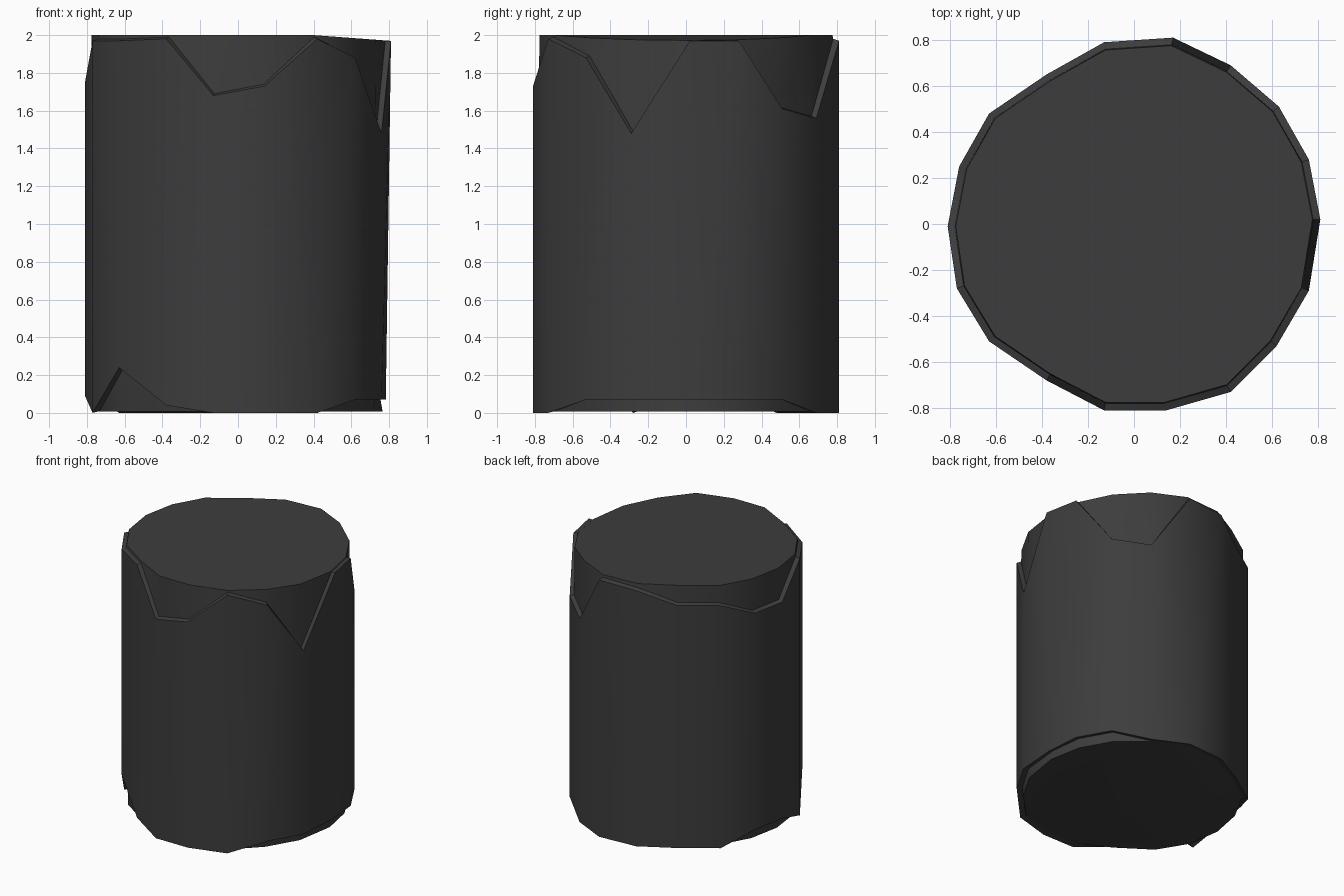
import bpy
import bmesh
import math

cube = bpy.data.objects.get("Cube")
if cube:
    bpy.data.objects.remove(cube, do_unlink=True)

# Dark charcoal colour
mat = bpy.data.materials.new("charcoal")
colour = (0.046, 0.046, 0.046, 1)
mat.use_nodes = True
mat.diffuse_color = colour
mat.node_tree.nodes["Principled BSDF"].inputs["Base Color"].default_value = colour

# Irregular outline, with the upper and lower edge of the chipped shell
outline = [
    (0.81, 0.02), (0.76, 0.28), (0.63, 0.51), (0.42, 0.69), (0.17, 0.81), (-0.13, 0.79),
    (-0.38, 0.65), (-0.63, 0.48), (-0.76, 0.25), (-0.81, -0.01), (-0.77, -0.28), (-0.63, -0.51),
    (-0.38, -0.68), (-0.13, -0.81), (0.14, -0.81), (0.42, -0.73), (0.62, -0.53), (0.76, -0.29)]
upper = [1.97, 1.97, 1.61, 1.56, 1.97, 1.96, 1.86, 1.86, 1.75,
         1.75, 1.97, 1.97, 1.98, 1.68, 1.73, 1.98, 1.88, 1.48]
lower = [0.07, 0.07, 0.07, 0, 0, 0, 0, 0, 0.09,
         0.09, 0, 0.24, 0.04, 0, 0, 0, 0.07, 0.07]
CORE = 0.962


def core_top(x):
    # The core's flat top dips slightly on one side
    return 2 - 0.028 * max(0, (x - 0.4) / 0.38)


# Each ring gives scale and height for one outline point
def ring_points(k):
    x, y = outline[k]
    foot = 0.966 if k == 0 else 1
    top = core_top(x * CORE)
    return [
        (0.945, 0.008), (CORE * min(foot, 0.99), lower[k] + 0.009),
        (foot, lower[k]), (1, upper[k]),
        (CORE, min(upper[k] + 0.01, top - 0.004)), (CORE - 0.005, top)]


bm = bmesh.new()
columns = []
for k, (x, y) in enumerate(outline):
    columns.append([bm.verts.new((x * s, y * s, z)) for s, z in ring_points(k)])

# Loft shell, lips and core walls
count = len(columns)
for k in range(count):
    a, b = columns[k], columns[(k + 1) % count]
    for i in range(len(a) - 1):
        bm.faces.new((a[i], b[i], b[i + 1], a[i + 1]))

# End caps
bm.faces.new([c[-1] for c in columns])
bm.faces.new([c[0] for c in reversed(columns)])
bmesh.ops.recalc_face_normals(bm, faces=bm.faces)

mesh = bpy.data.meshes.new("chipped_cylinder")
bm.to_mesh(mesh)
bm.free()
mesh.materials.append(mat)
body = bpy.data.objects.new("chipped_cylinder", mesh)
bpy.context.collection.objects.link(body)

# Smooth wall, crisp chips
bpy.ops.object.select_all(action="DESELECT")
body.select_set(True)
bpy.context.view_layer.objects.active = body
bpy.ops.object.shade_smooth_by_angle(angle=math.radians(35))
